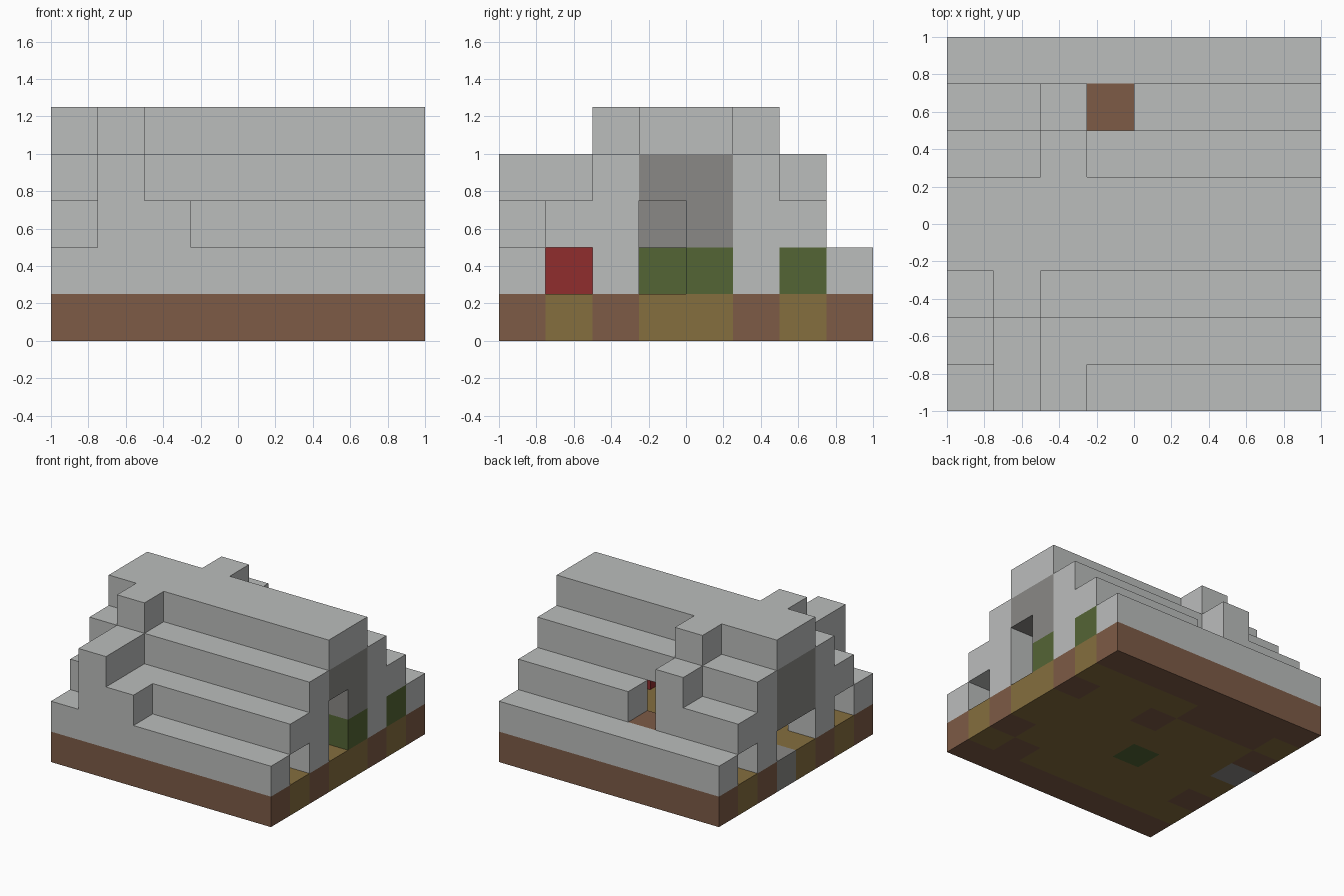
import bpy
import bmesh
from mathutils import Vector

cube = bpy.data.objects.get("Cube")
if cube:
    bpy.data.objects.remove(cube, do_unlink=True)

CELL = 0.25
N = 8


def srgb(*rgb):
    return [(c / 255 / 12.92 if c < 11 else ((c / 255 + 0.055) / 1.055) ** 2.4) for c in rgb] + [1]


def material(name, colour):
    m = bpy.data.materials.new(name)
    m.use_nodes = True
    m.diffuse_color = colour
    bsdf = m.node_tree.nodes["Principled BSDF"]
    bsdf.inputs["Base Color"].default_value = colour
    bsdf.inputs["Roughness"].default_value = 0.9
    return m


light_stone = material("light_stone", srgb(187, 189, 188))
dark_stone = material("dark_stone", srgb(138, 137, 134))
earth = material("brown_earth", srgb(125, 91, 70))
planks = material("tan_planks", srgb(133, 110, 62))
green = material("green", srgb(84, 101, 53))
red = material("red", srgb(144, 45, 45))

cells = {}
looks = {"roof": light_stone, "end_posts": light_stone, "gable_infill": dark_stone,
         "doorstep": dark_stone, "foundation": earth, "bench": earth,
         "floor": planks, "door_panels": green, "rug": green, "bed": red}


def fill(part, xs, ys, zs):
    """Assign a block of cells to a part; each range is inclusive."""
    for x in range(xs[0], xs[1] + 1):
        for y in range(ys[0], ys[1] + 1):
            for z in range(zs[0], zs[1] + 1):
                cells[x, y, z] = part


def one(part, x, y, z):
    fill(part, (x, x), (y, y), (z, z))


# Floor with earth foundation under the walls
ALL = (0, N - 1)
fill("floor", ALL, ALL, (0, 0))
for y in ALL:
    fill("foundation", ALL, (y, y), (0, 0))
for x in ALL:
    for y in (2, 5):
        one("foundation", x, y, 0)
        fill("end_posts", (x, x), (y, y), (1, 2))
fill("foundation", (1, 3), (6, 6), (0, 0))
one("foundation", 4, 5, 0)
one("foundation", 6, 1, 0)
one("doorstep", 0, 4, 0)

# Stepped roof shell, one course per row up to the ridge
for step in range(4):
    for y in (step, N - 1 - step):
        fill("roof", ALL, (y, y), (step + 1, step + 1))

# Front dormer
fill("roof", (1, 1), (0, 1), (2, 3))
one("roof", 1, 2, 4)
one("roof", 2, 0, 2)

# Rear dormer with the open skylight beside it
one("roof", 2, 5, 4)
one("roof", 2, 6, 3)
del cells[3, 6, 2]
one("bench", 3, 6, 1)

# Gable ends: infill above the doorways
for x in ALL:
    fill("gable_infill", (x, x), (3, 4), (2, 3))
del cells[N - 1, 3, 2]
one("door_panels", N - 1, 4, 1)
one("door_panels", N - 1, 6, 1)

# Furnishings
fill("rug", (3, 3), (3, 3), (0, 1))
fill("bed", (6, 6), (1, 2), (1, 1))

# Build the exposed faces of each part
CORNERS = ((-1, -1), (1, -1), (1, 1), (-1, 1))
for part, mat in looks.items():
    bm = bmesh.new()
    for cell in [c for c in cells if cells[c] == part]:
        centre = (Vector(cell) + Vector((0.5, 0.5, 0.5))) * CELL - Vector((1, 1, 0))
        for axis in range(3):
            for sign in (-1, 1):
                normal = Vector((0, 0, 0))
                normal[axis] = sign
                if tuple(int(a + b) for a, b in zip(cell, normal)) in cells:
                    continue
                u = Vector((0, 0, 0))
                u[(axis + 1) % 3] = 1
                v = normal.cross(u)
                bm.faces.new([bm.verts.new(centre + (normal + u * a + v * b) * CELL / 2)
                              for a, b in CORNERS])
    bmesh.ops.remove_doubles(bm, verts=bm.verts, dist=0.001)
    bmesh.ops.dissolve_limit(bm, angle_limit=0.01, verts=bm.verts, edges=bm.edges)
    mesh = bpy.data.meshes.new(part)
    bm.to_mesh(mesh)
    bm.free()
    mesh.materials.append(mat)
    bpy.context.collection.objects.link(bpy.data.objects.new(part, mesh))
